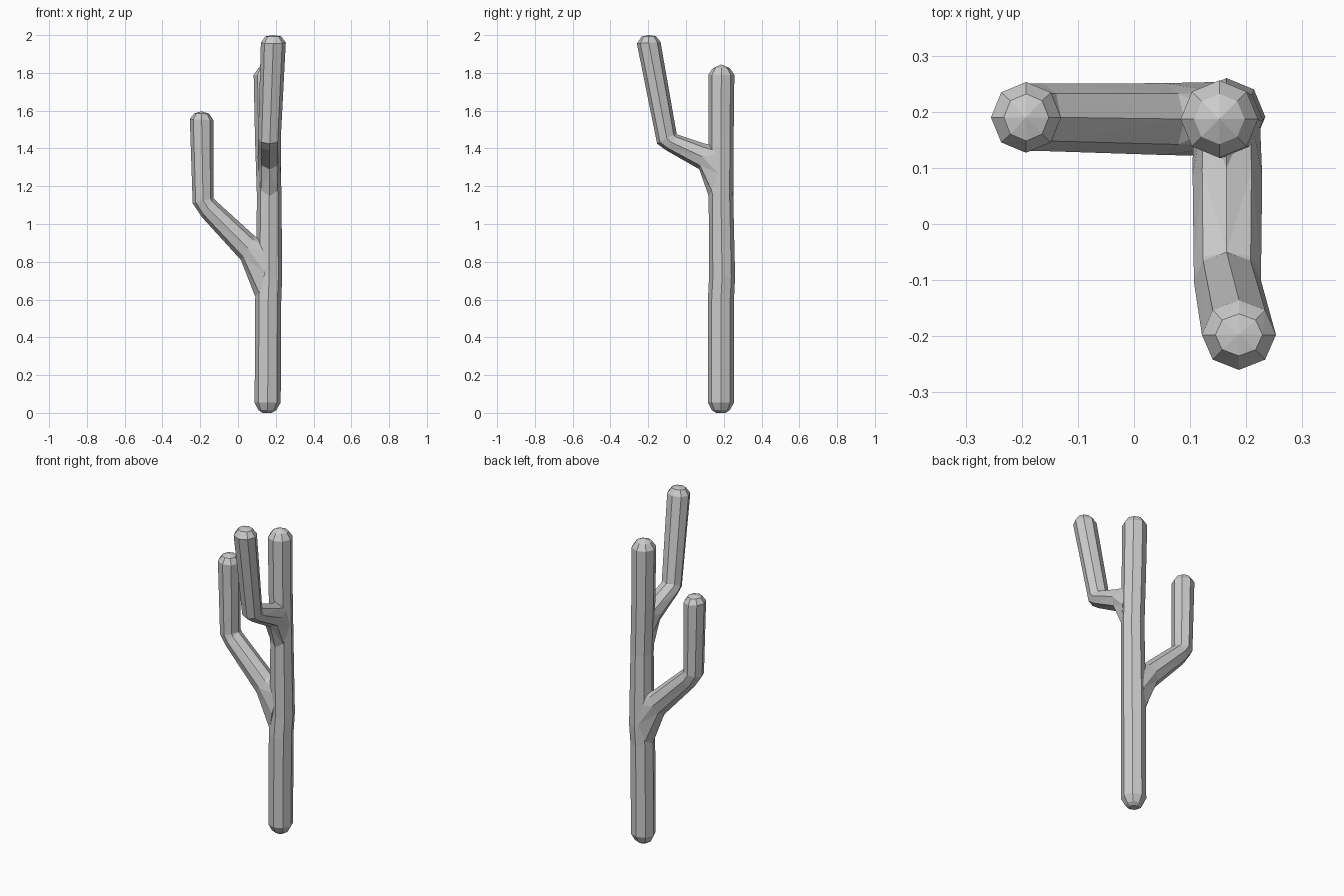
import bpy, bmesh, math
from mathutils import Vector

if "Cube" in bpy.data.objects:
    bpy.data.objects.remove(bpy.data.objects["Cube"])

SIDES = 8


def tube(name, rings, side, tip):
    """Loft octagonal rings; each ring is (outer point, inner point, half width)."""
    bm = bmesh.new()
    side = Vector(side)
    loops = []
    for p, q, w in rings:
        p, q = Vector(p), Vector(q)
        c, h = (p + q) / 2, (q - p) / 2
        loops.append([bm.verts.new(c + h * math.cos(a) + side * w * math.sin(a))
                      for a in (2 * math.pi * i / SIDES for i in range(SIDES))])
    for a, b in zip(loops, loops[1:]):
        for i in range(SIDES):
            j = (i + 1) % SIDES
            bm.faces.new((a[i], a[j], b[j], b[i]))
    bm.faces.new(loops[0])
    t = bm.verts.new(tip)
    for i in range(SIDES):
        bm.faces.new((loops[-1][i], loops[-1][(i + 1) % SIDES], t))
    bmesh.ops.triangulate(bm, faces=[f for f in bm.faces if len(f.verts) == 4])
    bmesh.ops.recalc_face_normals(bm, faces=bm.faces)
    me = bpy.data.meshes.new(name)
    bm.to_mesh(me)
    bm.free()
    ob = bpy.data.objects.new(name, me)
    bpy.context.collection.objects.link(ob)
    return ob


# Trunk with rounded ends: (x, y, z, radius)
trunk_path = [(0.155, 0.185, 0.0, 0.025), (0.155, 0.185, 0.015, 0.048),
              (0.157, 0.185, 0.055, 0.069), (0.16, 0.185, 0.6, 0.069),
              (0.165, 0.191, 0.72, 0.069), (0.165, 0.185, 1.15, 0.065),
              (0.157, 0.185, 1.45, 0.067), (0.152, 0.187, 1.79, 0.069),
              (0.152, 0.187, 1.825, 0.045)]
trunk = tube("cactus", [((x - r, y, z), (x + r, y, z), r) for x, y, z, r in trunk_path],
             (0, 1, 0), (0.152, 0.187, 1.845))

# Left arm: flared root, diagonal, elbow, upright, dome
left_rings = [((0.105, 0.187, 0.58), (0.18, 0.187, 0.90), 0.066),
              ((0.015, 0.187, 0.81), (0.09, 0.187, 0.935), 0.064),
              ((-0.19, 0.19, 1.035), (-0.13, 0.19, 1.135), 0.06),
              ((-0.24, 0.19, 1.11), (-0.13, 0.19, 1.14), 0.06),
              ((-0.255, 0.19, 1.555), (-0.13, 0.19, 1.55), 0.063),
              ((-0.232, 0.19, 1.585), (-0.152, 0.19, 1.583), 0.042)]
left_arm = tube("left_arm", left_rings, (0, 1, 0), (-0.193, 0.19, 1.597))

# Front arm: flared root, short diagonal, elbow, leaning upright, dome
front_rings = [((0.165, 0.13, 1.12), (0.165, 0.21, 1.42), 0.06),
               ((0.168, 0.07, 1.29), (0.165, 0.10, 1.425), 0.062),
               ((0.168, -0.105, 1.39), (0.165, -0.05, 1.475), 0.06),
               ((0.168, -0.153, 1.425), (0.165, -0.05, 1.48), 0.06),
               ((0.187, -0.26, 1.955), (0.187, -0.135, 1.965), 0.066),
               ((0.187, -0.235, 1.992), (0.187, -0.16, 1.995), 0.042)]
front_arm = tube("front_arm", front_rings, (1, 0, 0), (0.187, -0.197, 2.0))

# Merge the arms into the trunk as one solid
bpy.context.view_layer.objects.active = trunk
for arm in (left_arm, front_arm):
    mod = trunk.modifiers.new("union", 'BOOLEAN')
    mod.operation = 'UNION'
    mod.solver = 'EXACT'
    mod.object = arm
    bpy.ops.object.modifier_apply(modifier=mod.name)
    bpy.data.objects.remove(arm)
